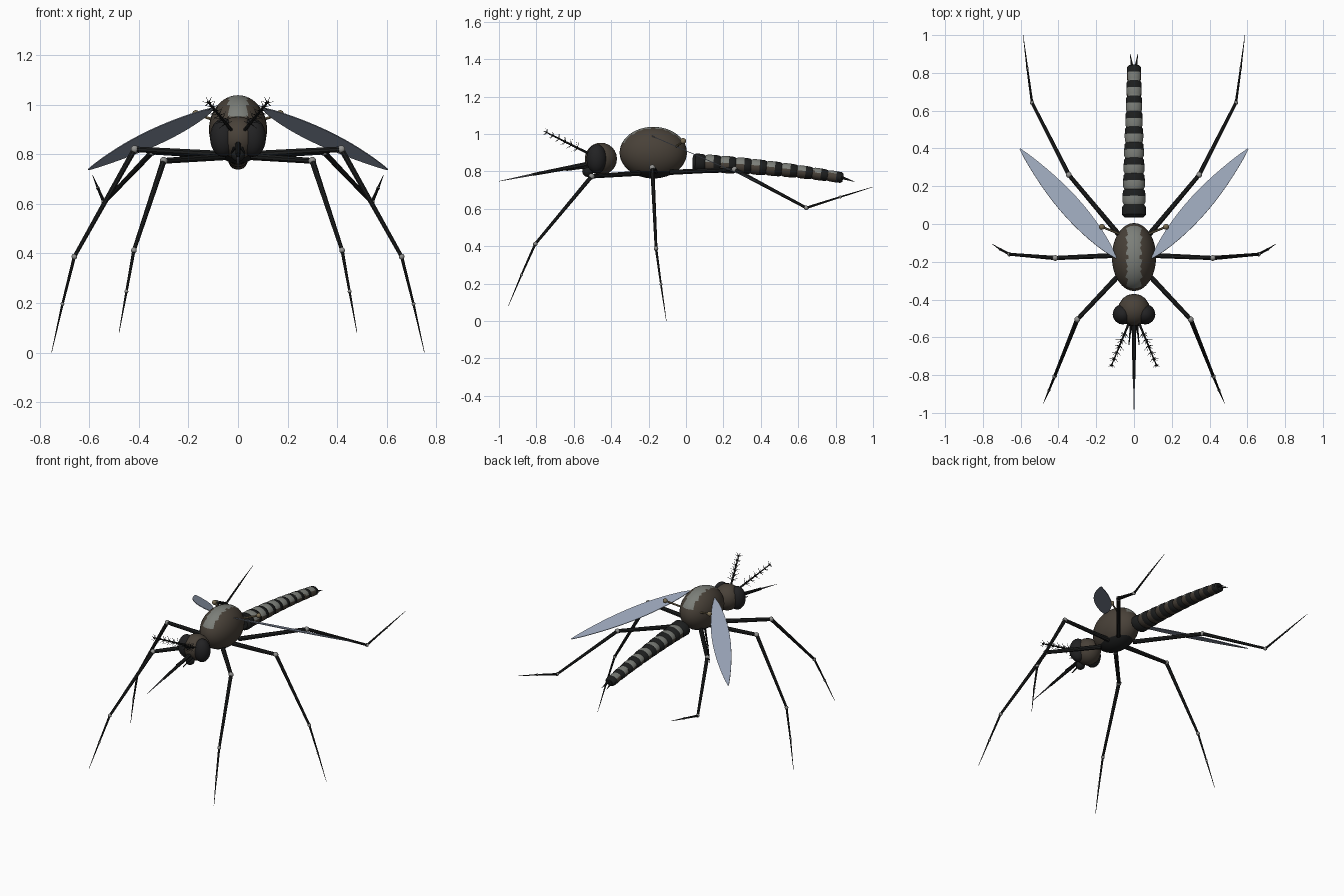
import bpy, bmesh, math
from mathutils import Vector, Matrix

if "Cube" in bpy.data.objects:
    bpy.data.objects.remove(bpy.data.objects["Cube"])


def material(name, r, g, b):
    m = bpy.data.materials.new(name)
    m.diffuse_color = (r, g, b, 1)
    m.use_nodes = True
    m.node_tree.nodes["Principled BSDF"].inputs["Base Color"].default_value = m.diffuse_color
    return m


BROWN = material("body_brown", .066, .053, .040)
BLACK = material("leg_black", .012, .013, .013)
EYE = material("eye_black", .016, .016, .017)
PALE = material("pale_grey", .20, .21, .19)
WING = material("wing_blue_grey", .31, .36, .46)
TAN = material("haltere_tan", .19, .15, .085)
JOINT = material("joint_grey", .29, .29, .28)
STEEL = material("needle_grey", .14, .14, .16)


def finish(name, bm, mats, smooth=True):
    bmesh.ops.recalc_face_normals(bm, faces=bm.faces[:])
    me = bpy.data.meshes.new(name)
    bm.to_mesh(me)
    bm.free()
    for m in mats:
        me.materials.append(m)
    ob = bpy.data.objects.new(name, me)
    bpy.context.collection.objects.link(ob)
    if smooth:
        bpy.ops.object.select_all(action='DESELECT')
        ob.select_set(True)
        bpy.context.view_layer.objects.active = ob
        bpy.ops.object.shade_smooth_by_angle(angle=math.radians(40))
    return ob


def add_tube(bm, path, radii, sides=8, squash=1.0):
    """Loft rings along a path; returns the side faces grouped by span."""
    pts = [Vector(p) for p in path]
    rings = []
    for i, p in enumerate(pts):
        d = (pts[min(i + 1, len(pts) - 1)] - pts[max(i - 1, 0)]).normalized()
        ref = Vector((1, 0, 0)) if abs(d.x) < .8 else Vector((0, 0, 1))
        v = d.cross(ref).normalized()
        u = v.cross(d)
        ring = []
        for k in range(sides):
            a = 2 * math.pi * (k + .5) / sides
            ring.append(bm.verts.new(p + radii[i] * (u * math.cos(a) + v * math.sin(a) * squash)))
        rings.append(ring)
    spans = []
    for a, b in zip(rings, rings[1:]):
        spans.append([bm.faces.new((a[k], a[(k + 1) % sides], b[(k + 1) % sides], b[k]))
                      for k in range(sides)])
    bm.faces.new(rings[0])
    bm.faces.new(rings[-1])
    return spans


def tube(name, path, radii, mat, sides=8):
    bm = bmesh.new()
    add_tube(bm, path, radii, sides)
    return finish(name, bm, [mat])


def ellipsoid(name, centre, radii, mats, seg=16, rings=12, rule=None):
    bm = bmesh.new()
    bmesh.ops.create_uvsphere(bm, u_segments=seg, v_segments=rings, radius=1)
    if rule:
        for f in bm.faces:
            f.material_index = rule(f.calc_center_median())
    bmesh.ops.transform(bm, verts=bm.verts[:],
                        matrix=Matrix.Translation(centre) @ Matrix.Diagonal((*radii, 1)))
    return finish(name, bm, mats)


# Thorax with a pale back stripe and dark underside
def thorax_rule(c):
    if c.z < -.72:
        return 2
    return 1 if abs(c.x) < .31 and c.z > .35 else 0


ellipsoid("thorax", (0, -.175, .90), (.117, .18, .138), [BROWN, PALE, BLACK], 32, 24, thorax_rule)

# Head and mouth
ellipsoid("head", (0, -.455, .867), (.085, .086, .086), [BROWN], 16, 12)
ellipsoid("mouth_base", (0, -.525, .80), (.03, .03, .03), [BLACK], 10, 8)
tube("proboscis", [(0, -.52, .84), (0, -.82, .783)], [.014, .008], BLACK)
tube("needle", [(0, -.82, .783), (0, -1.0, .747)], [.006, .001], STEEL, 6)

# Abdomen: dark first segment, then pale-backed segments ending in dark bands
path, radii, kinds = [], [], []


def ring(y, scale, kind):
    t = (y - .035) / .805
    path.append((0, y, .845 - .03 * t - .05 * t * t))
    radii.append((.066 - .029 * t) * scale)
    kinds.append(kind)


ring(.035, .75, 2)
ring(.05, 1, 2)
ring(.09, 1, 2)
seg_len = .082
for i in range(9):
    y0 = .102 + i * seg_len
    ring(y0, .86, 0)
    ring(y0 + .15 * seg_len, .97, 0)
    ring(y0 + .55 * seg_len, 1.0, 2)
    ring(y0 + .88 * seg_len, .98, 2)
ring(.84, .7, 2)
bm = bmesh.new()
spans = add_tube(bm, path, radii, 16, .8)
bm.normal_update()
for faces, kind in zip(spans, kinds):
    for f in faces:
        c = f.calc_center_median()
        t = (c.y - .035) / .805
        high = c.z - (.845 - .03 * t - .05 * t * t) > .012
        f.material_index = 2 if kind == 2 else (1 if high else 0)
for f in bm.faces:
    if len(f.verts) > 4:
        f.material_index = 2
finish("abdomen", bm, [BROWN, PALE, BLACK])

# Leg joints for the right side: hip, knee, ankle, toe joint, tip
LEGS = {
    "front_leg": [(.06, -.25, .79), (.30, -.505, .773), (.42, -.806, .412), (.45, -.88, .246), (.48, -.95, .08)],
    "middle_leg": [(.07, -.165, .80), (.417, -.18, .82), (.66, -.16, .387), (.708, -.134, .196), (.752, -.105, 0)],
    "rear_leg": [(.06, -.08, .795), (.345, .26, .81), (.54, .643, .605), (.565, .825, .663), (.587, 1.0, .717)],
}
THICK = [(.015, .012), (.012, .008), (.007, .005), (.005, .001)]

for s, side in ((1, "right"), (-1, "left")):
    def m(p):
        return Vector((p[0] * s, p[1], p[2]))

    # Legs with pale joint balls
    for leg, pts in LEGS.items():
        pts = [m(p) for p in pts]
        bm = bmesh.new()
        for a, b, r in zip(pts, pts[1:], THICK):
            add_tube(bm, [a, b], r)
        finish(f"{leg}_{side}", bm, [BLACK])
        for part, p, r in zip(("knee", "ankle", "toe_joint"), pts[1:4], (.016, .012, .008)):
            ellipsoid(f"{leg}_{part}_{side}", p, (r, r, r), [JOINT], 10, 8)

    # Eye
    ellipsoid(f"eye_{side}", m((.059, -.478, .867)), (.054, .054, .078), [EYE], 16, 12)

    # Palp beside the proboscis
    tube(f"palp_{side}", [m((.015, -.52, .825)), m((.027, -.64, .805))], [.007, .003], BLACK, 6)

    # Feathered antenna with whorls of bristles
    a, b = m((.025, -.52, .895)), m((.122, -.755, 1.013))
    d = (b - a).normalized()
    u = d.cross(Vector((0, 0, 1))).normalized()
    v = d.cross(u)
    bm = bmesh.new()
    add_tube(bm, [a, b], [.007, .003], 6)
    for i in range(6):
        p = a.lerp(b, .25 + .14 * i)
        for k in range(6):
            ang = k * math.pi / 3
            out = u * math.cos(ang) + v * math.sin(ang) + d * .5
            add_tube(bm, [p, p + out * (.034 - .002 * i)], [.0025, .0006], 4)
    finish(f"antenna_{side}", bm, [BLACK])

    # Wing: thin leaf blade, level across its width
    root, tip = m((.095, -.18, .988)), m((.603, .397, .738))
    d = tip - root
    n = Vector((0, -d.z, d.y)).normalized()
    w = n.cross(d).normalized()
    bm = bmesh.new()
    steps = 14
    rows = []
    for i in range(steps + 1):
        t = i / steps
        half = .003 + .055 * math.sin(math.pi * t ** .9) ** .85 if 0 < i < steps else .003
        c = root + d * t
        rows.append([bm.verts.new(c + w * half * e + n * h)
                     for e, h in ((-1, -.002), (1, -.002), (1, .002), (-1, .002))])
    for r0, r1 in zip(rows, rows[1:]):
        for k in range(4):
            bm.faces.new((r0[k], r0[(k + 1) % 4], r1[(k + 1) % 4], r1[k]))
    bm.faces.new(rows[0])
    bm.faces.new(rows[-1])
    finish(f"wing_{side}", bm, [WING])

    # Haltere: stalk and knob behind the wing
    knob = m((.17, -.015, .962))
    tube(f"haltere_stalk_{side}", [m((.07, -.055, .93)), knob], [.006, .006], TAN, 6)
    ellipsoid(f"haltere_knob_{side}", knob, (.016, .016, .016), [TAN], 10, 8)

    # Tail prong
    tube(f"tail_prong_{side}", [m((.01, .83, .768)), m((.02, .90, .745))], [.009, .001], BLACK, 6)
